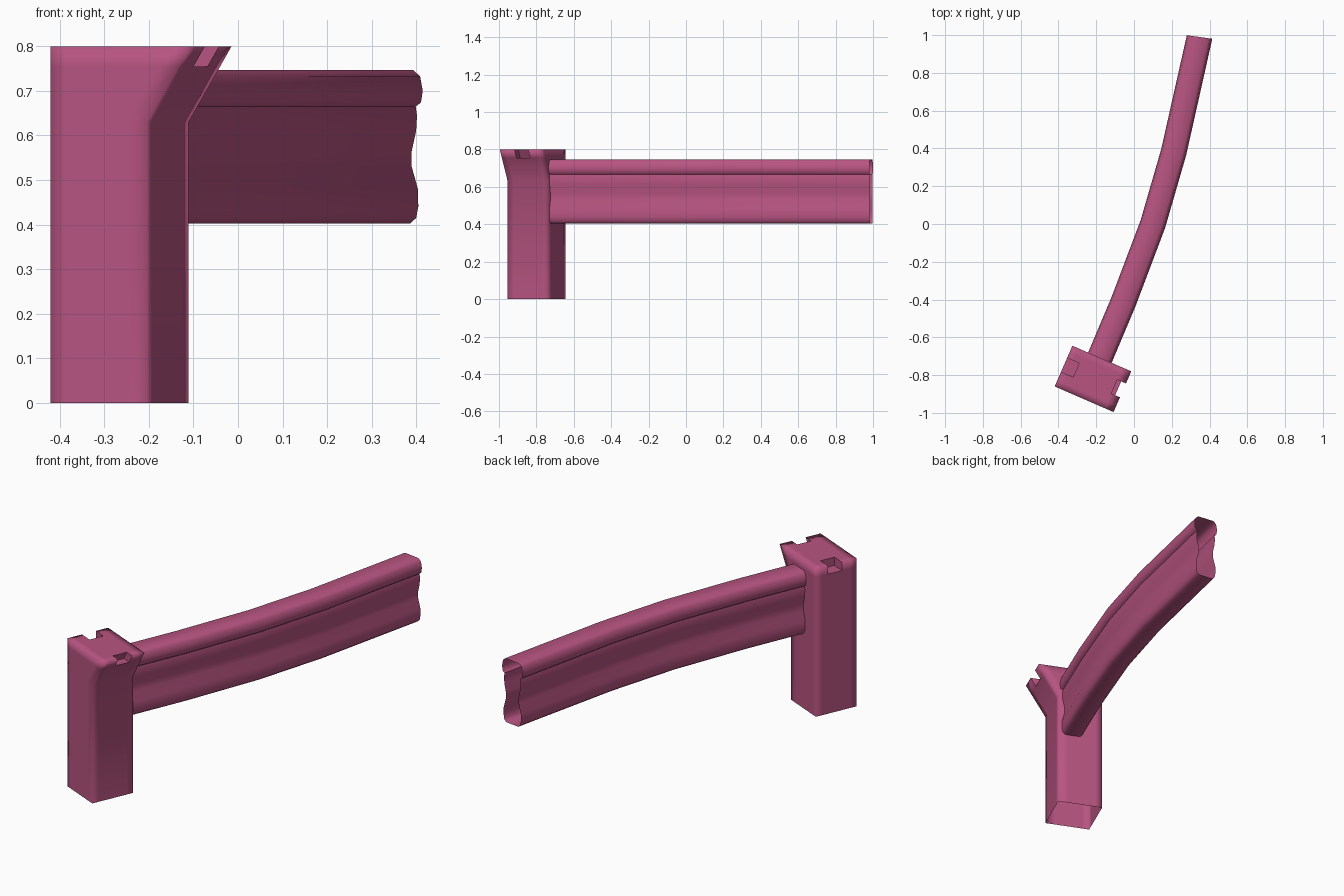
import bpy, bmesh
from math import radians, sin, cos
from mathutils import Vector

if "Cube" in bpy.data.objects:
    bpy.data.objects.remove(bpy.data.objects["Cube"])

pink = bpy.data.materials.new("rose_pink")
pink.use_nodes = True
colour = (0.48, 0.09, 0.22, 1)
pink.diffuse_color = colour
pink.node_tree.nodes["Principled BSDF"].inputs["Base Color"].default_value = colour


def finish(bm, name):
    bmesh.ops.recalc_face_normals(bm, faces=bm.faces[:])
    mesh = bpy.data.meshes.new(name)
    bm.to_mesh(mesh)
    bm.free()
    mesh.materials.append(pink)
    obj = bpy.data.objects.new(name, mesh)
    bpy.context.collection.objects.link(obj)
    return obj


# Post: a lattice of cells with a flared head, two notches and an open foot
turn = radians(23.5)
across = Vector((cos(turn), -sin(turn), 0))
back = Vector((sin(turn), cos(turn), 0))
corner = Vector((-0.42, -0.86, 0))
us = [0, 0.035, 0.07, 0.185, 0.235]
vs = [0, 0.035, 0.085, 0.165, 0.2, 0.235]
zs = [0, 0.63, 0.755, 0.8]
size = (len(us) - 1, len(vs) - 1, len(zs) - 1)


def notched(i, j, k):
    return k == size[2] - 1 and j == 2 and i in (0, 1, size[0] - 1)


def solid(i, j, k):
    inside = all(0 <= c < n for c, n in zip((i, j, k), size))
    return inside and not notched(i, j, k)


bm = bmesh.new()
corners = {}


def lattice_vert(i, j, k):
    if (i, j, k) not in corners:
        flare = 0.105 * max(0, (zs[k] - 0.63) / 0.17) if i > 2 else 0
        p = corner + across * (us[i] + flare) + back * vs[j]
        corners[i, j, k] = bm.verts.new((p.x, p.y, zs[k]))
    return corners[i, j, k]


for i in range(size[0]):
    for j in range(size[1]):
        for k in range(size[2]):
            if not solid(i, j, k):
                continue
            for axis in range(3):
                for step in (0, 1):
                    near = [i, j, k]
                    near[axis] += 1 if step else -1
                    if solid(*near) or near[2] < 0:
                        continue
                    a, b = [n for n in range(3) if n != axis]
                    quad = []
                    for da, db in ((0, 0), (1, 0), (1, 1), (0, 1)):
                        c = [i, j, k]
                        c[axis] += step
                        c[a] += da
                        c[b] += db
                        quad.append(lattice_vert(*c))
                    face = bm.faces.new(quad)
                    face.smooth = not notched(*near)
finish(bm, "post")

# Rail: a symmetric hollow section swept along a gentle curve
half = [(0.04, 0.403), (0.053, 0.415), (0.058, 0.44), (0.057, 0.48),
        (0.043, 0.53), (0.043, 0.565), (0.053, 0.61), (0.055, 0.645),
        (0.052, 0.665), (0.064, 0.674), (0.068, 0.70), (0.062, 0.733),
        (0.046, 0.747)]
section = half + [(-w, z) for w, z in reversed(half)]
path = [(-0.192, -0.735, 23.5), (-0.055, -0.41, 21.5), (0.10, 0, 18),
        (0.21, 0.38, 14.5), (0.347, 0.99, 8)]

bm = bmesh.new()
rings = []
for x, y, heading in path:
    h = radians(heading)
    rings.append([bm.verts.new((x + w * cos(h), y - w * sin(h), z))
                  for w, z in section])
for r0, r1 in zip(rings, rings[1:]):
    for n in range(len(section)):
        m = (n + 1) % len(section)
        bm.faces.new((r0[n], r0[m], r1[m], r1[n]))
rail = finish(bm, "rail")
bpy.ops.object.select_all(action="DESELECT")
rail.select_set(True)
bpy.context.view_layer.objects.active = rail
bpy.ops.object.shade_smooth_by_angle(angle=radians(50))
